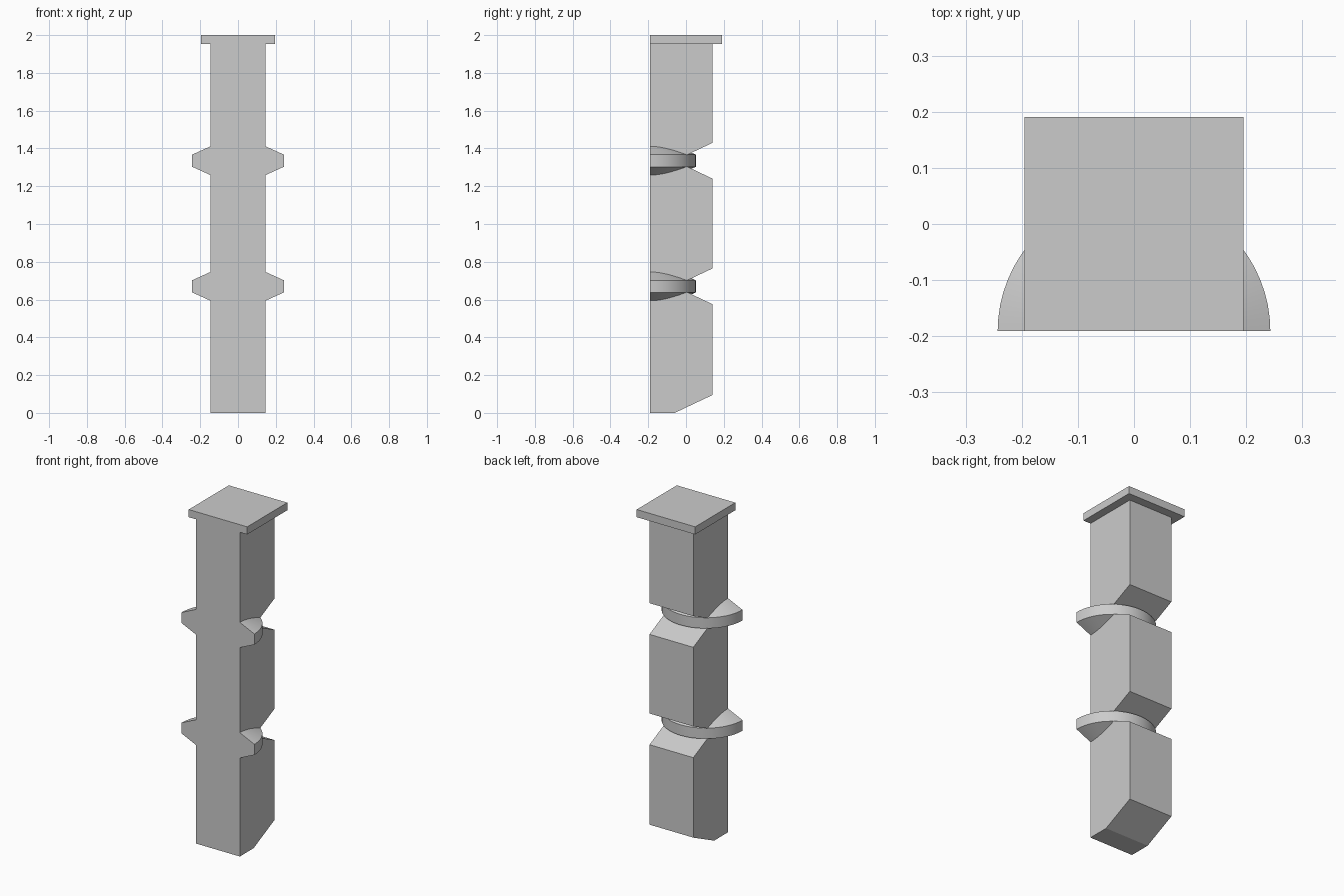
import bpy
import bmesh
from math import cos, sin, pi, radians

default = bpy.data.objects.get("Cube")
if default:
    bpy.data.objects.remove(default, do_unlink=True)

FRONT = -0.191
BAND_HEIGHTS = (0.67, 1.335)

grey = bpy.data.materials.new("plain grey")
grey.use_nodes = True
grey.diffuse_color = (0.6, 0.6, 0.6, 1)
bsdf = next(n for n in grey.node_tree.nodes if n.type == "BSDF_PRINCIPLED")
bsdf.inputs["Base Color"].default_value = grey.diffuse_color


def loft(name, rings, smooth=False):
    """Join matching closed rings of points and cap both ends."""
    bm = bmesh.new()
    loops = [[bm.verts.new(p) for p in ring] for ring in rings]
    for a, b in zip(loops, loops[1:]):
        for i in range(len(a)):
            j = (i + 1) % len(a)
            bm.faces.new((a[i], a[j], b[j], b[i]))
    bm.faces.new(loops[0])
    bm.faces.new(loops[-1])
    bmesh.ops.recalc_face_normals(bm, faces=bm.faces)
    mesh = bpy.data.meshes.new(name)
    bm.to_mesh(mesh)
    bm.free()
    mesh.materials.append(grey)
    obj = bpy.data.objects.new(name, mesh)
    bpy.context.collection.objects.link(obj)
    if smooth:
        bpy.ops.object.select_all(action="DESELECT")
        obj.select_set(True)
        bpy.context.view_layer.objects.active = obj
        bpy.ops.object.shade_smooth_by_angle(angle=radians(20))
    return obj


def extrude_x(name, profile, half):
    return loft(name, [[(x, y, z) for y, z in profile] for x in (-half, half)])


# Column with V notches and a bevelled foot at the back
back, notch = 0.139, -0.06
column = [(FRONT, 0), (notch, 0), (back, 0.094)]
for z in BAND_HEIGHTS:
    column += [(back, z - 0.094), (notch, z), (back, z + 0.094)]
column += [(back, 1.955), (FRONT, 1.955)]
extrude_x("column", column, 0.146)

# Square cap
extrude_x("cap", [(FRONT, 1.954), (0.191, 1.954), (0.191, 2), (FRONT, 2)], 0.195)

# Half-round bands with sloping shoulders
section = [(0.1, -0.097), (0.243, -0.032), (0.243, 0.032), (0.1, 0.097)]
STEPS = 32
for label, height in zip(("lower_band", "upper_band"), BAND_HEIGHTS):
    angles = [pi * i / STEPS for i in range(STEPS + 1)]
    loft(label, [[(r * cos(a), FRONT + r * sin(a), height + z)
                  for r, z in section] for a in angles], smooth=True)
